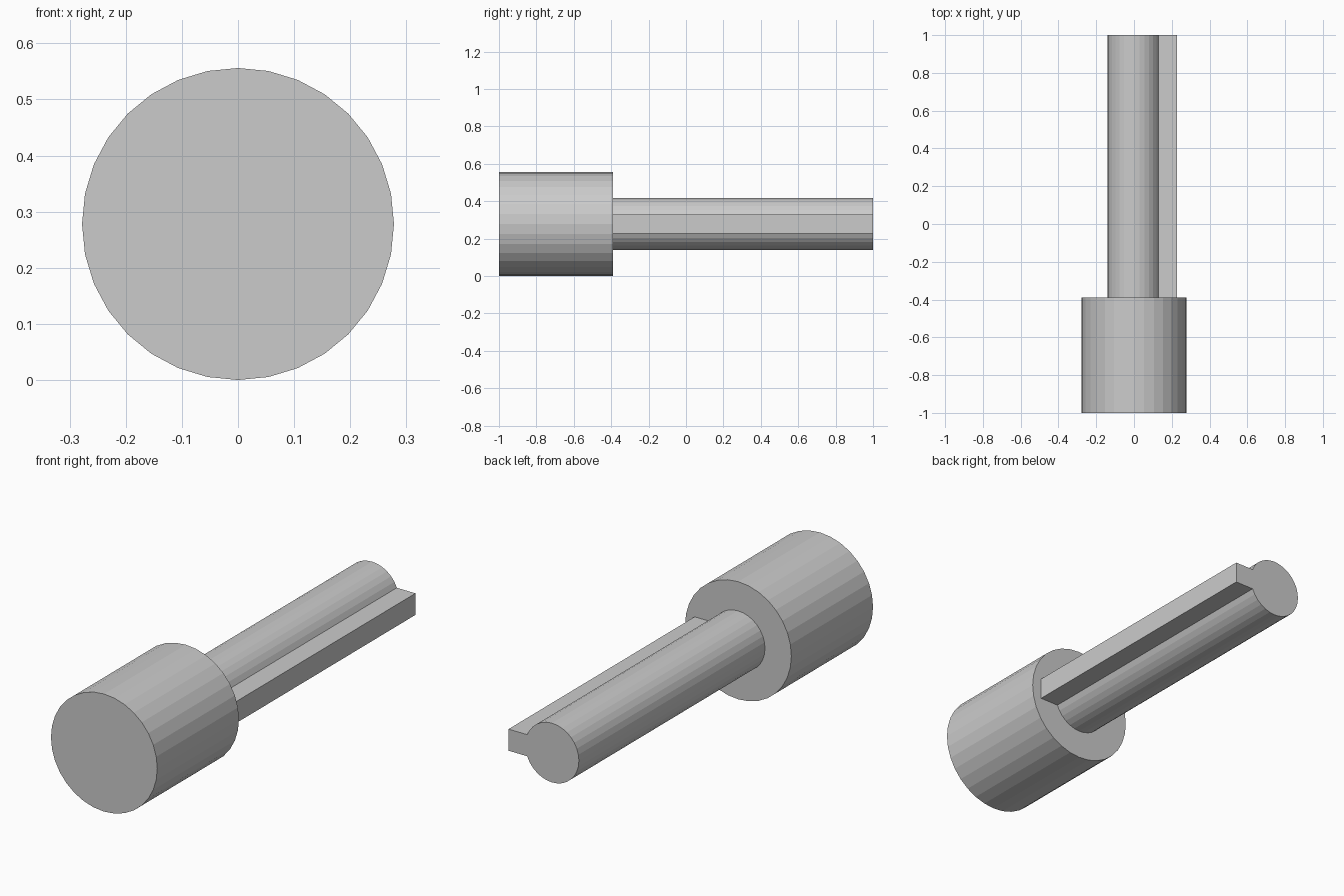
import bpy
import bmesh
from math import cos, sin, asin, pi

cube = bpy.data.objects.get("Cube")
if cube:
    bpy.data.objects.remove(cube, do_unlink=True)

AXIS_Z = 0.278
HEAD_R, SHAFT_R = 0.278, 0.14
KEY_X, KEY_HALF = 0.228, 0.051
BACK, FRONT, STEP = 1.0, -1.0, -0.39
SIDES = 32

grey = bpy.data.materials.new("light_grey")
grey.use_nodes = True
colour = (0.6, 0.6, 0.6, 1)
grey.diffuse_color = colour
grey.node_tree.nodes["Principled BSDF"].inputs["Base Color"].default_value = colour


def extrude_profile(name, profile, y0, y1):
    """Solid made by sweeping an x-z outline from y0 to y1."""
    bm = bmesh.new()
    cap = bm.faces.new([bm.verts.new((x, y0, AXIS_Z + z)) for x, z in profile])
    swept = bmesh.ops.extrude_face_region(bm, geom=[cap], use_keep_orig=True)
    moved = [v for v in swept["geom"] if isinstance(v, bmesh.types.BMVert)]
    bmesh.ops.translate(bm, verts=moved, vec=(0, y1 - y0, 0))
    bmesh.ops.recalc_face_normals(bm, faces=bm.faces)
    mesh = bpy.data.meshes.new(name)
    bm.to_mesh(mesh)
    bm.free()
    mesh.materials.append(grey)
    obj = bpy.data.objects.new(name, mesh)
    bpy.context.collection.objects.link(obj)
    return obj


def arc(radius, start, end, steps):
    angles = [start + (end - start) * i / steps for i in range(steps + 1)]
    return [(radius * cos(a), radius * sin(a)) for a in angles]


# Round head at the front
extrude_profile("head", arc(HEAD_R, 0, 2 * pi, SIDES)[:-1], FRONT, STEP)

# Shaft with a square key along its left side, in one outline
root = asin(KEY_HALF / SHAFT_R)
outline = arc(SHAFT_R, root, 2 * pi - root, SIDES - 4)
outline += [(KEY_X, -KEY_HALF), (KEY_X, KEY_HALF)]
extrude_profile("keyed_shaft", outline, STEP, BACK)
